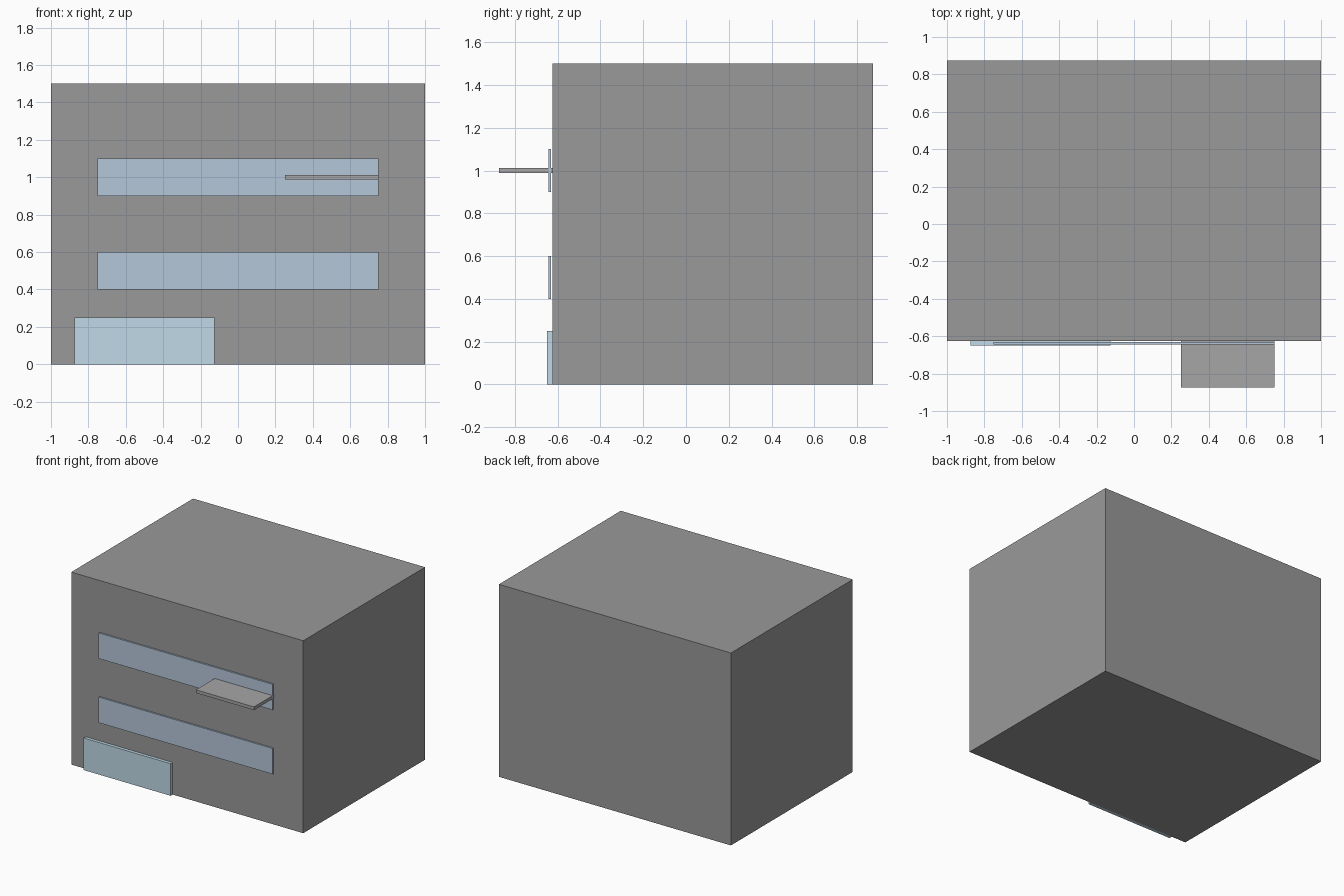
import bpy

if "Cube" in bpy.data.objects:
    bpy.data.objects.remove(bpy.data.objects["Cube"])


def material(name, color):
    mat = bpy.data.materials.new(name)
    mat.diffuse_color = color
    mat.use_nodes = True
    mat.node_tree.nodes["Principled BSDF"].inputs["Base Color"].default_value = mat.diffuse_color
    return mat


def box(name, x, y, z, mat):
    """Box spanning the given (min, max) ranges."""
    bpy.ops.mesh.primitive_cube_add(size=1)
    ob = bpy.context.object
    ob.name = name
    ob.location = [(a + b) / 2 for a, b in (x, y, z)]
    ob.scale = [b - a for a, b in (x, y, z)]
    ob.data.materials.append(mat)
    return ob


wall = material("wall_grey", (0.32, 0.32, 0.32, 1))
ledge_grey = material("ledge_grey", (0.38, 0.38, 0.38, 1))
glass = material("window_glass", (0.46, 0.57, 0.70, 1))
door_glass = material("door_glass", (0.53, 0.70, 0.80, 1))

# Main building block
box("building_body", (-1, 1), (-0.625, 0.875), (0, 1.5), wall)

# Two strip windows standing just off the front wall
for name, z in (("lower_window", 0.5), ("upper_window", 1.0)):
    box(name, (-0.75, 0.75), (-0.64375, -0.63125), (z - 0.1, z + 0.1), glass)

# Entrance door panel
box("entrance_door", (-0.875, -0.125), (-0.65, -0.625), (0, 0.25), door_glass)

# Projecting ledge through the upper window
box("ledge", (0.25, 0.75), (-0.875, -0.625), (0.9875, 1.0125), ledge_grey)
